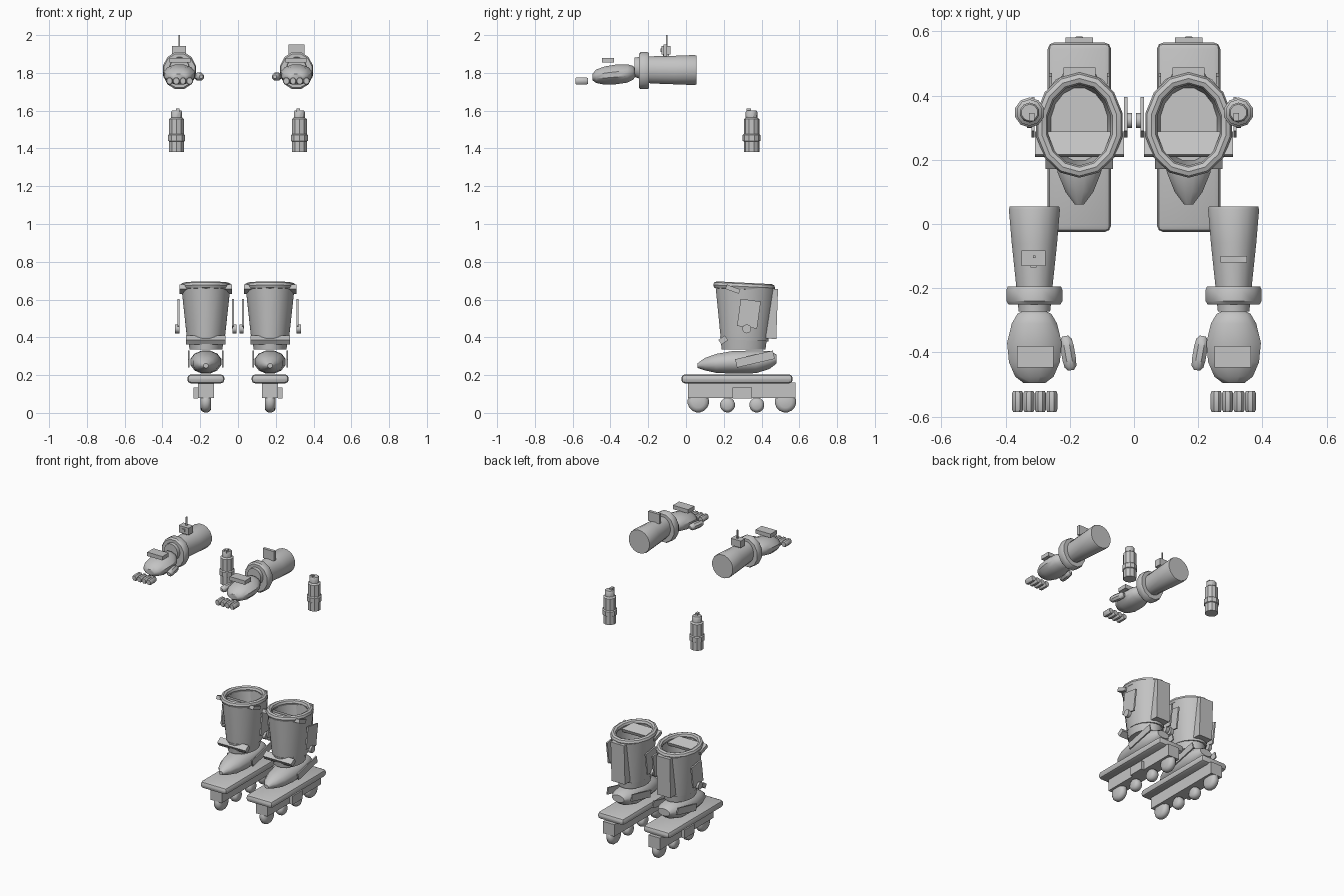
import bpy, bmesh, math
from mathutils import Matrix, Vector

if "Cube" in bpy.data.objects:
    bpy.data.objects.remove(bpy.data.objects["Cube"])

grey = bpy.data.materials.new("plain_grey")
grey.diffuse_color = (0.55, 0.55, 0.55, 1)
grey.use_nodes = True
grey.node_tree.nodes["Principled BSDF"].inputs["Base Color"].default_value = grey.diffuse_color


def finish(name, bm, angle=40):
    bmesh.ops.recalc_face_normals(bm, faces=bm.faces)
    mesh = bpy.data.meshes.new(name)
    bm.to_mesh(mesh)
    bm.free()
    mesh.materials.append(grey)
    obj = bpy.data.objects.new(name, mesh)
    bpy.context.collection.objects.link(obj)
    bpy.ops.object.select_all(action='DESELECT')
    obj.select_set(True)
    bpy.context.view_layer.objects.active = obj
    bpy.ops.object.shade_smooth_by_angle(angle=math.radians(angle))
    return obj


def box(name, center, size, tilt=0, bevel=0, turn=0):
    """Box turned about x by tilt and about z by turn, in degrees."""
    bm = bmesh.new()
    bmesh.ops.create_cube(bm, size=1)
    bmesh.ops.scale(bm, vec=Vector(size), verts=bm.verts)
    if bevel:
        bmesh.ops.bevel(bm, geom=bm.edges[:], offset=bevel, segments=2,
                        profile=0.5, affect='EDGES')
    m = (Matrix.Translation(center) @ Matrix.Rotation(math.radians(turn), 4, 'Z')
         @ Matrix.Rotation(math.radians(tilt), 4, 'X'))
    bm.transform(m)
    return finish(name, bm, 35)


def loft(name, axis, rings, n=12, loop=False, slope=0, matrix=None, angle=40):
    """Skin ellipses given as (position on axis, centre a, centre b, radius a, radius b)."""
    bm = bmesh.new()
    rows = []
    for t, ca, cb, ra, rb in rings:
        row = []
        for i in range(n):
            w = math.tau * (i + 0.5) / n
            a, b = ra * math.cos(w), rb * math.sin(w)
            if axis == 'Z':
                p = (ca + a, cb + b, t + slope * b)
            elif axis == 'Y':
                p = (ca + a, t, cb + b)
            else:
                p = (t, ca + a, cb + b)
            row.append(bm.verts.new(p))
        rows.append(row)
    pairs = list(zip(rows, rows[1:]))
    if loop:
        pairs.append((rows[-1], rows[0]))
    for r0, r1 in pairs:
        for i in range(n):
            j = (i + 1) % n
            bm.faces.new((r0[i], r0[j], r1[j], r1[i]))
    if not loop:
        bm.faces.new(rows[0])
        bm.faces.new(rows[-1])
    if matrix:
        bm.transform(matrix)
    return finish(name, bm, angle)


def skate(side, s):
    x = 0.17 * s
    # sole plate, wheel frame and outer bracket
    box(side + "_sole_plate", (x, 0.27, 0.18), (0.197, 0.59, 0.048), bevel=0.02)
    box(side + "_wheel_frame", (x, 0.295, 0.12), (0.085, 0.57, 0.08))
    box(side + "_frame_bracket", (x + 0.053 * s, 0.298, 0.105), (0.025, 0.105, 0.058))
    # wheels with rounded treads
    for k, (y, r) in enumerate(((0.065, 0.057), (0.22, 0.04), (0.375, 0.04), (0.527, 0.057))):
        prof = ((-0.028, 0.55), (-0.022, 0.8), (-0.01, 0.97), (0.01, 0.97), (0.022, 0.8), (0.028, 0.55))
        loft(f"{side}_wheel_{k + 1}", 'X',
             [(x + t, y, r + 0.002, r * q / 0.97, r * q / 0.97) for t, q in prof], 16)
    # shoe with pointed toe, and heel side plates
    shoe = ((0.06, 0.25, 0.014, 0.012), (0.10, 0.258, 0.045, 0.034), (0.16, 0.262, 0.07, 0.052),
            (0.25, 0.268, 0.084, 0.062), (0.37, 0.27, 0.085, 0.062), (0.44, 0.28, 0.07, 0.05),
            (0.48, 0.285, 0.045, 0.024))
    loft(side + "_shoe", 'Y', [(y, x, z, a, b) for y, z, a, b in shoe], 12)
    for e in (-1, 1):
        box(f"{side}_heel_plate_{'inner' if e * s < 0 else 'outer'}",
            (x + e * 0.09, 0.365, 0.285), (0.008, 0.205, 0.045), tilt=13)
    # ankle collar and hollow shaft
    loft(side + "_ankle_collar", 'Z',
         [(0.335, x, 0.305, 0.088, 0.118), (0.405, x, 0.305, 0.1, 0.127)], 16)
    shaft = ((0.385, 0.31, 0.1, 0.128), (0.42, 0.31, 0.105, 0.132), (0.665, 0.315, 0.132, 0.162),
             (0.665, 0.31, 0.112, 0.135), (0.42, 0.31, 0.09, 0.115))
    loft(side + "_boot_shaft", 'Z', [(z, x, y, a, b) for z, y, a, b in shaft], 16, slope=-0.05)
    # rounded rim on top
    rim = []
    for i in range(8):
        w = math.tau * i / 8
        rim.append((0.669 + 0.02 * math.sin(w), x, 0.308,
                    0.119 + 0.019 * math.cos(w), 0.145 + 0.019 * math.cos(w)))
    loft(side + "_boot_rim", 'Z', rim, 14, loop=True, slope=-0.05)
    # straps through the shaft and a panel on the calf
    box(side + "_top_strap", (x, 0.248, 0.655), (0.277, 0.076, 0.024), tilt=-20)
    box(side + "_ankle_strap", (x, 0.197, 0.386), (0.21, 0.042, 0.03), tilt=35)
    box(side + "_calf_panel", (x, 0.455, 0.525), (0.1, 0.055, 0.265), tilt=-2)
    # side plates with round knobs
    for e in (-1, 1):
        tag = 'inner' if e * s < 0 else 'outer'
        box(f"{side}_side_plate_{tag}", (x + e * 0.144, 0.333, 0.525), (0.01, 0.107, 0.145), tilt=-8)
        loft(f"{side}_side_knob_{tag}", 'X',
             [(x + e * 0.14, 0.322, 0.445, 0.024, 0.024),
              (x + e * 0.163, 0.322, 0.445, 0.024, 0.024)], 10)


def arm(side, s):
    x = 0.31 * s
    # forearm with wrist sleeve, and thick cuff
    fore = ((-0.272, 1.83, 0.05, 0.053), (-0.235, 1.825, 0.054, 0.06), (-0.19, 1.816, 0.058, 0.073),
            (-0.06, 1.815, 0.072, 0.077), (0.045, 1.815, 0.081, 0.081), (0.055, 1.815, 0.078, 0.078))
    loft(side + "_forearm", 'Y', [(y, x, z, a, b) for y, z, a, b in fore], 16, angle=50)
    cuff = ((-0.25, 0.084, 0.092), (-0.24, 0.09, 0.102), (-0.205, 0.09, 0.102), (-0.195, 0.086, 0.096))
    loft(side + "_cuff", 'Y', [(y, x, 1.812, a, b) for y, a, b in cuff], 12)
    # palm, knuckle plate, thumb and fingers
    palm = ((-0.495, 1.778, 0.035, 0.018), (-0.475, 1.782, 0.062, 0.037), (-0.43, 1.786, 0.082, 0.05),
            (-0.37, 1.792, 0.088, 0.054), (-0.31, 1.797, 0.073, 0.05), (-0.28, 1.8, 0.055, 0.038),
            (-0.27, 1.8, 0.035, 0.022))
    loft(side + "_palm", 'Y', [(y, x, z, a, b) for y, z, a, b in palm], 12)
    box(side + "_knuckle_plate", (x - 0.003 * s, -0.413, 1.867), (0.113, 0.066, 0.026))
    m = Matrix.Translation((0.205 * s, -0.402, 1.78)) @ Matrix.Rotation(math.radians(-10 * s), 4, 'Z')
    thumb = ((-0.054, 0.01), (-0.043, 0.02), (-0.02, 0.023), (0.02, 0.023), (0.043, 0.02), (0.054, 0.01))
    loft(side + "_thumb", 'Y', [(t, 0, 0, r, r) for t, r in thumb], 8, matrix=m)
    for k in range(4):
        fx = (0.256 + 0.0355 * k) * s
        loft(f"{side}_finger_{k + 1}", 'Y',
             [(y, fx, 1.757, r, r * 1.12) for y, r in
              ((-0.585, 0.015), (-0.578, 0.0185), (-0.527, 0.0185), (-0.52, 0.015))], 8)


def canister(side, s):
    x, y = 0.325 * s, 0.347
    # stepped canister with neck and nozzle
    prof = ((1.38, 0.041), (1.437, 0.041), (1.44, 0.047), (1.47, 0.047), (1.476, 0.041),
            (1.555, 0.041), (1.563, 0.031), (1.592, 0.031), (1.6, 0.026))
    loft(side + "_canister", 'Z', [(z, x, y, r, r) for z, r in prof], 10, angle=35)
    box(side + "_canister_nozzle", (x - 0.007 * s, y - 0.014, 1.6), (0.018, 0.024, 0.024))


for side, s in (("right", 1), ("left", -1)):
    skate(side, s)
    arm(side, s)
    canister(side, s)

# upright slab on one forearm, aerial unit on the other
box("forearm_slab", (0.31, -0.11, 1.918), (0.083, 0.02, 0.064))
box("aerial_unit", (-0.313, -0.106, 1.92), (0.074, 0.048, 0.046))
box("aerial_foot", (-0.313, -0.106, 1.892), (0.03, 0.03, 0.02))
box("aerial_knob", (-0.313, -0.132, 1.92), (0.018, 0.008, 0.018))
box("aerial", (-0.311, -0.102, 1.965), (0.008, 0.008, 0.07))
